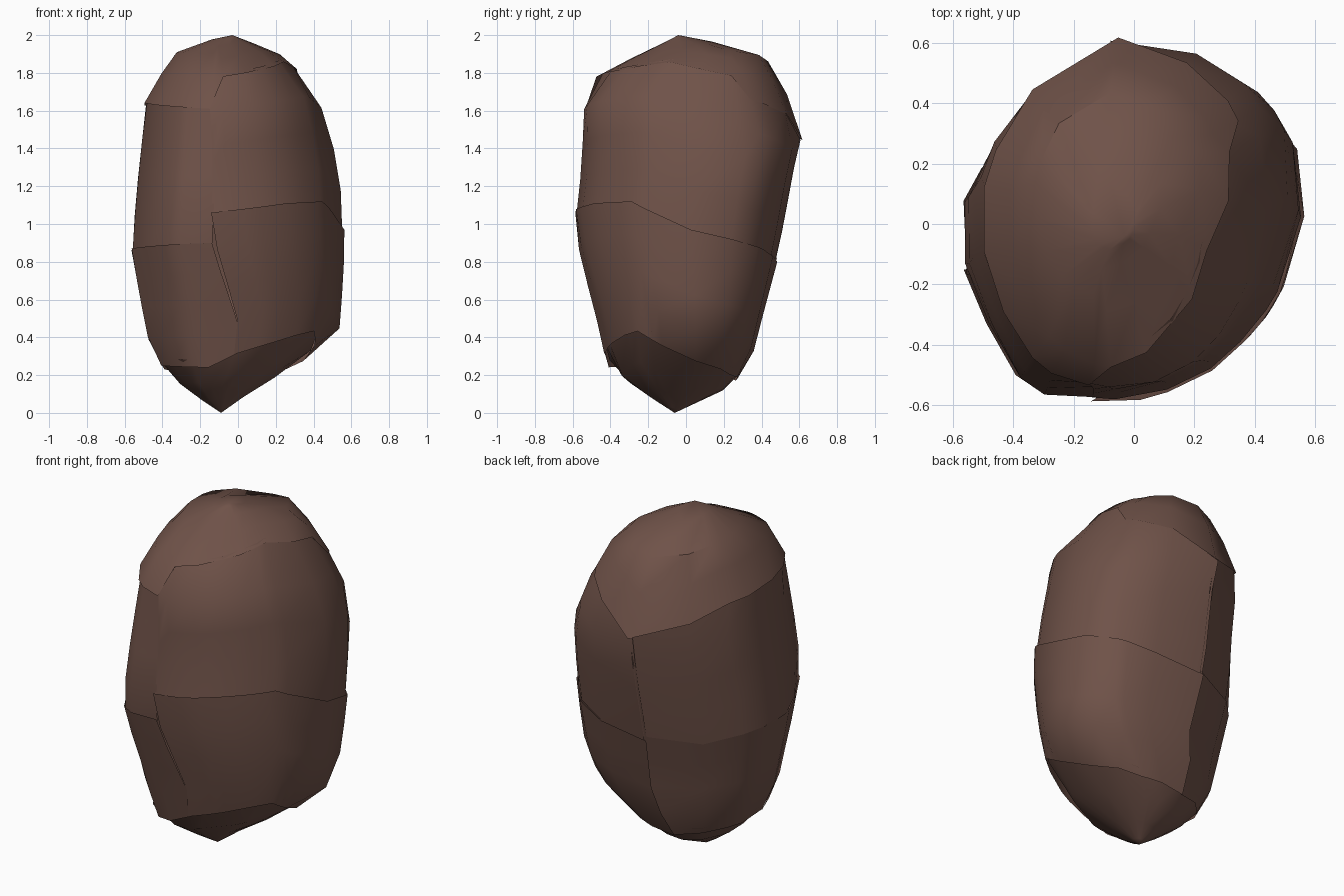
import bpy, bmesh, math

cube = bpy.data.objects.get("Cube")
if cube:
    bpy.data.objects.remove(cube, do_unlink=True)

# Single earthy brown
brown = bpy.data.materials.new("earth_brown")
brown.use_nodes = True
brown.diffuse_color = (0.16, 0.085, 0.066, 1)
brown.node_tree.nodes["Principled BSDF"].inputs["Base Color"].default_value = (0.16, 0.085, 0.066, 1)

# Pod outline: height, x min, x max, y min, y max
OUTLINE = [
    (0, -.09, -.09, -.06, -.06), (.13, -.29, .10, -.28, .23),
    (.24, -.40, .30, -.42, .33), (.33, -.46, .40, -.45, .36),
    (.45, -.49, .53, -.47, .39), (.86, -.565, .555, -.575, .50),
    (1.06, -.55, .555, -.60, .54), (1.28, -.53, .54, -.575, .58),
    (1.44, -.515, .50, -.565, .62), (1.64, -.50, .44, -.55, .56),
    (1.78, -.42, .36, -.48, .49), (1.90, -.34, .22, -.25, .41),
    (1.95, -.27, .10, -.14, .22), (2, -.03, -.03, -.04, -.04)]

# Bulges and flats around the pod: angle, relative offset
BULGE = [(-105, 0), (-78, -.06), (-45, -.09), (-22, -.07), (6, .01), (28, .09), (45, .08),
         (66, .02), (95, 0), (131, -.02), (155, 0), (168, .03), (190, .02), (212, .02),
         (231, .10), (240, .10), (255, 0), (275, -.04)]
BULGE_FADE = [(0, 1), (1.35, 1), (1.64, .3), (2, .2)]

# Seams: angle in degrees, height
CAP_SEAM = [(-105, 1.61), (-97, 1.78), (-20, 1.86), (32, 1.78), (37, 1.66), (66, 1.58),
            (98, 1.43), (155, 1.62), (190, 1.64), (255, 1.61)]
MID_LEFT = [(-105, 1.06), (-60, 1.11), (-30, 1.12), (6, .97), (66, .83), (98, .80)]
MID_RIGHT = [(98, .82), (131, .80), (168, .86), (255, .90)]
LOW_SEAM = [(-105, .24), (-88, .31), (-35, .44), (6, .29), (50, .20), (98, .17),
            (155, .22), (190, .25), (255, .24), (272, .31)]


def lerp_table(table, key):
    """Linear lookup in rows sorted by their first value."""
    key = min(max(key, table[0][0]), table[-1][0])
    for low, high in zip(table, table[1:]):
        if key <= high[0]:
            t = (key - low[0]) / (high[0] - low[0])
            return [a + (b - a) * t for a, b in zip(low[1:], high[1:])]


def level(value, angle):
    return lerp_table(value, angle)[0] if isinstance(value, list) else value


def pod_point(angle, z, scale):
    """Point on the lopsided pod surface."""
    x0, x1, y0, y1 = lerp_table(OUTLINE, z)
    a = math.radians(angle)
    k = scale * (1 + level(BULGE, angle) * level(BULGE_FADE, z))
    return ((x0 + x1) / 2 + k * (x1 - x0) / 2 * math.cos(a),
            (y0 + y1) / 2 + k * (y1 - y0) / 2 * math.sin(a), z)


def columns(span, low, high):
    """Column angles at the corners of the pod and of the seams."""
    inner = {row[0] for table in (BULGE, low, high) if isinstance(table, list) for row in table}
    picked = [span[0]]
    for angle in sorted(inner):
        if picked[-1] + 4 < angle < span[1] - 4:
            picked.append(angle)
    return picked + [span[1]]


def plate(name, bottom_span, top_span, low, high, scale=1.0, tuck_low=0, tuck_high=0,
          ease=lambda t: t, rows=4):
    """Curved shell plate between two seams."""
    bm = bmesh.new()
    angles = columns(top_span, low, high)
    grid = []
    for j in range(rows + 1):
        t = j / rows
        start, end = [b + (c - b) * t for b, c in zip(bottom_span, top_span)]
        line = []
        for top_angle in angles:
            u = (top_angle - top_span[0]) / (top_span[1] - top_span[0])
            angle = start + (end - start) * u
            lo = level(low, angle) - tuck_low
            hi = level(high, angle) + tuck_high
            line.append(bm.verts.new(pod_point(angle, lo + (hi - lo) * ease(t), scale)))
        grid.append(line)
    for below, above in zip(grid, grid[1:]):
        for i in range(len(angles) - 1):
            bm.faces.new((below[i], below[i + 1], above[i + 1], above[i]))
    bmesh.ops.remove_doubles(bm, verts=bm.verts, dist=.0005)
    mesh = bpy.data.meshes.new(name)
    bm.to_mesh(mesh)
    bm.free()
    mesh.materials.append(brown)
    obj = bpy.data.objects.new(name, mesh)
    bpy.context.collection.objects.link(obj)
    bpy.ops.object.select_all(action='DESELECT')
    obj.select_set(True)
    bpy.context.view_layer.objects.active = obj
    bpy.ops.object.shade_smooth_by_angle(angle=math.radians(45))


FULL = (-105, 255)

# Crown and pointed base
plate("top_cap", FULL, FULL, CAP_SEAM, 2.0, ease=lambda t: 1 - (1 - t) ** 2)
plate("base_tip", FULL, FULL, 0.0, LOW_SEAM, scale=.96, tuck_high=.04, ease=lambda t: t * t)

# Upper side plates, tucked under the cap
plate("upper_left_plate", (-105, 98), (-105, 98), MID_LEFT, CAP_SEAM,
      scale=.99, tuck_low=.015, tuck_high=.015)
plate("upper_right_plate", (96, 256), (96, 256), MID_RIGHT, CAP_SEAM,
      scale=.985, tuck_low=.015, tuck_high=.015)

# Lower side plates, overlapping the upper ones
plate("lower_left_plate", (-88, 98), (-105, 98), LOW_SEAM, MID_LEFT, scale=1.01)
plate("lower_back_plate", (96, 194), (96, 194), LOW_SEAM, MID_RIGHT, scale=.99)
plate("lower_front_plate", (192, 273), (192, 256), LOW_SEAM, MID_RIGHT)
